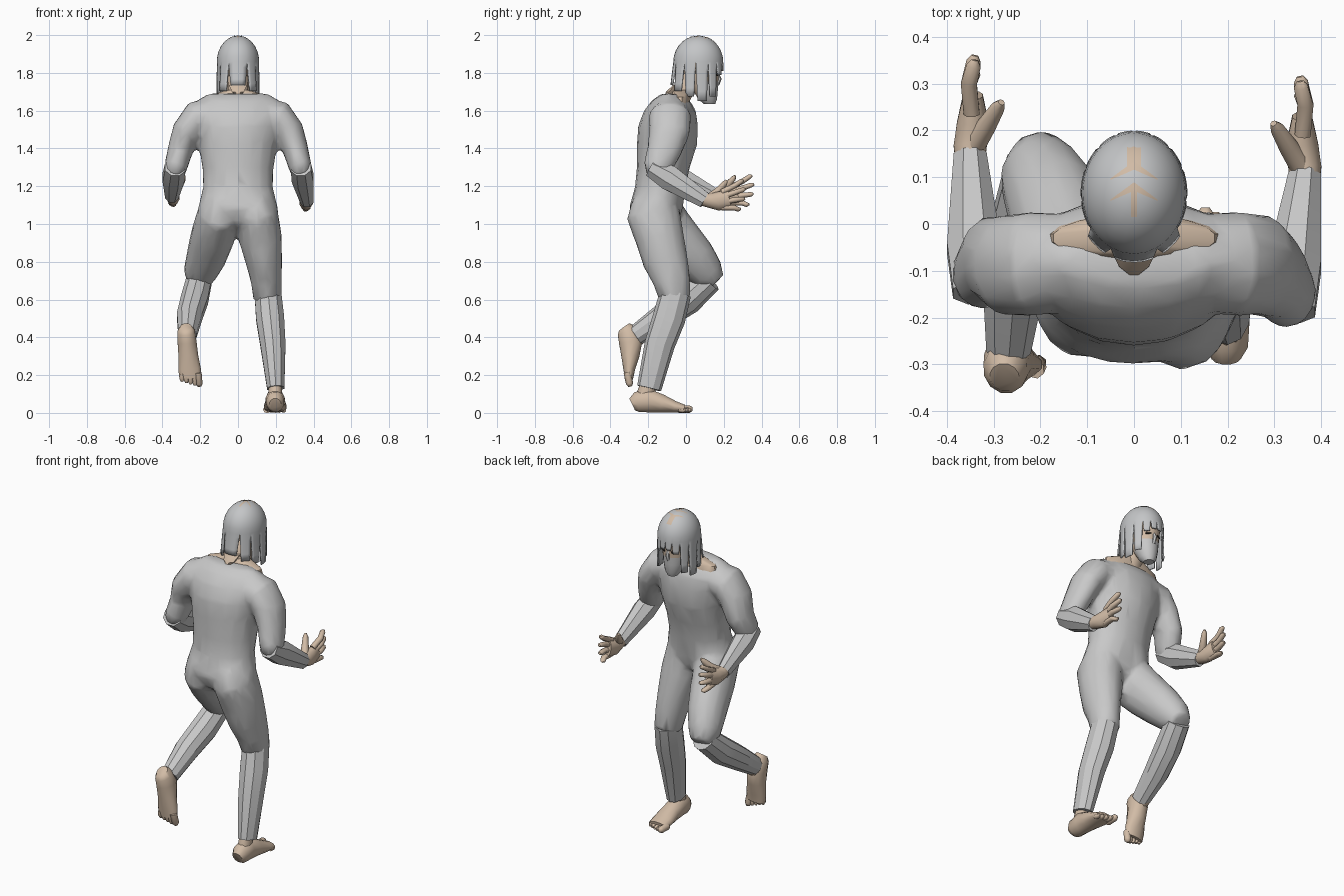
import bpy, bmesh, math
from mathutils import Vector, Matrix

cube = bpy.data.objects.get("Cube")
if cube:
    bpy.data.objects.remove(cube, do_unlink=True)


def material(name, rgb):
    m = bpy.data.materials.new(name)
    m.use_nodes = True
    m.diffuse_color = (*rgb, 1)
    bsdf = m.node_tree.nodes["Principled BSDF"]
    bsdf.inputs["Base Color"].default_value = (*rgb, 1)
    bsdf.inputs["Roughness"].default_value = 0.8
    return m


SUIT = material("suit grey", (0.58, 0.58, 0.58))
HAIR = material("hair grey", (0.55, 0.56, 0.57))
SKIN = material("skin", (0.64, 0.50, 0.38))
DARK = material("eye dark", (0.03, 0.025, 0.02))


def loft(bm, stations, n=10, ref=(1, 0, 0), level=False):
    """Closed tube through stations (x, y, z, half width along ref, half depth)."""
    ref = Vector(ref)
    pts = [Vector(s[:3]) for s in stations]
    rings = []
    for i, s in enumerate(stations):
        t = (pts[min(i + 1, len(pts) - 1)] - pts[max(i - 1, 0)]).normalized()
        if level:
            t = Vector((0, 0, 1))
        side = (ref - t * ref.dot(t)).normalized()
        up = t.cross(side)
        rings.append([bm.verts.new(pts[i] + side * s[3] * math.cos(a) + up * s[4] * math.sin(a))
                      for a in (2 * math.pi * (k + 0.5) / n for k in range(n))])
    for a, b in zip(rings, rings[1:]):
        for k in range(n):
            j = (k + 1) % n
            bm.faces.new((a[k], a[j], b[j], b[k]))
    bm.faces.new(rings[0][::-1])
    bm.faces.new(rings[-1])


def finish(name, bm, *mats, angle=40):
    bmesh.ops.recalc_face_normals(bm, faces=bm.faces[:])
    me = bpy.data.meshes.new(name)
    bm.to_mesh(me)
    bm.free()
    ob = bpy.data.objects.new(name, me)
    bpy.context.collection.objects.link(ob)
    for m in mats:
        me.materials.append(m)
    bpy.ops.object.select_all(action='DESELECT')
    ob.select_set(True)
    bpy.context.view_layer.objects.active = ob
    bpy.ops.object.shade_smooth_by_angle(angle=math.radians(angle))
    return ob


def part(name, stations, mat, angle=40, **kw):
    bm = bmesh.new()
    loft(bm, stations, **kw)
    return finish(name, bm, mat, angle=angle)


# Body suit: torso, thighs and upper arms fused into one low-poly skin
bm = bmesh.new()
torso = [(0.98, -.15, .10, .08), (1.01, -.155, .17, .115), (1.08, -.16, .215, .142),
         (1.20, -.135, .185, .134), (1.30, -.12, .19, .14), (1.42, -.10, .21, .16),
         (1.52, -.095, .23, .158), (1.60, -.085, .245, .137), (1.655, -.08, .215, .10),
         (1.69, -.085, .16, .045)]
loft(bm, [(0, y, z, w, d) for z, y, w, d in torso], n=18, level=True)
loft(bm, [(.085, -.20, 1.15, .07, .09), (.10, -.175, 1.06, .112, .143), (.118, -.14, .93, .116, .13),
          (.138, -.108, .80, .098, .12), (.15, -.075, .70, .083, .10), (.158, -.055, .60, .077, .083)], n=14)
loft(bm, [(-.085, -.20, 1.15, .07, .09), (-.10, -.165, 1.06, .112, .143), (-.132, -.065, .94, .118, .132),
          (-.17, .045, .82, .106, .116), (-.20, .11, .74, .09, .095), (-.205, .155, .69, .06, .06)], n=14)
ELBOW = {1: -.15, -1: -.11}
for s, ey in ELBOW.items():
    loft(bm, [(s * .12, -.08, 1.58, .10, .09), (s * .215, -.085, 1.565, .115, .092),
              (s * .27, -.088, 1.49, .11, .082), (s * .306, ey + .035, 1.39, .093, .069),
              (s * .33, ey, 1.30, .078, .062), (s * .337, ey - .005, 1.255, .055, .052)], n=12, ref=(0, 1, 0))
suit = finish("body_suit", bm, SUIT)
remesh = suit.modifiers.new("fuse", 'REMESH')
remesh.mode = 'VOXEL'
remesh.voxel_size = 0.014
remesh.use_smooth_shade = True
smooth = suit.modifiers.new("soften", 'SMOOTH')
smooth.iterations = 5
suit.modifiers.new("low_poly", 'DECIMATE').ratio = 0.08

# Lower legs and sleeves
part("left_shin", [(.158, -.055, .635, .074, .083), (.17, -.09, .50, .078, .087),
                   (.185, -.14, .36, .07, .08), (.2, -.195, .13, .048, .065)], SUIT, n=10, angle=25)
part("right_shin", [(-.205, .125, .705, .07, .07), (-.23, .01, .60, .075, .08),
                    (-.257, -.12, .51, .07, .07), (-.268, -.265, .41, .05, .055)], SUIT, n=10, angle=25)
WRIST = {1: (.365, .10, 1.125), -1: (-.35, .145, 1.15)}
for s, side in ((1, "left"), (-1, "right")):
    x, y, z = WRIST[s]
    ey = ELBOW[s]
    part(side + "_sleeve", [(s * .333, ey - .035, 1.30, .058, .054), (s * .342, ey + .06, 1.245, .062, .072),
                            (x, y, z, .038, .045)], SUIT, n=8, angle=25)

    # Hand: palm, four spread fingers and a thumb
    bm = bmesh.new()
    loft(bm, [(x, y - .04, z + .015, .03, .034), (x, y + .02, z, .037, .038),
              (x - s * .006, y + .07, z - .004, .036, .05), (x - s * .006, y + .13, z + .008, .022, .05)])
    for i in range(4):
        z0 = z + .044 - .027 * i
        reach = (.205, .215, .212, .19)[i]
        z1 = z + (.105, .06, .01, -.045)[i]
        fx = x - s * .004
        loft(bm, [(fx, y + .09, z0, .018, .016), (fx + s * .006, y + .155, (z0 + z1) / 2 + .002, .018, .0145),
                  (fx - s * .004, y + reach - .012, z1 - .003, .016, .0125),
                  (fx - s * .006, y + reach, z1, .008, .006)], n=7)
    loft(bm, [(x - s * .005, y + .02, z + .01, .026, .026), (x - s * .035, y + .065, z + .045, .021, .021),
              (x - s * .06, y + .105, z + .09, .015, .015), (x - s * .067, y + .115, z + .105, .007, .007)], n=8)
    finish(side + "_hand", bm, SKIN, angle=60)


# Bare feet: ankle at the local origin, sole 0.1 below it; lean tips the ankle towards the shin
def foot(name, matrix, big, lean):
    bm = bmesh.new()
    loft(bm, [(0, -.085, -.055, .032, .036), (0, -.06, -.043, .048, .056), (0, 0, -.035, .052, .064),
              (0, .07, -.05, .054, .05), (0, .14, -.068, .062, .032), (0, .19, -.078, .057, .022)], n=12)
    loft(bm, [(0, -.025, -.06, .038, .05), (0, -.015, -.005, .038, .048), (0, lean, .06, .036, .042)])
    for i in range(5):
        tx = big * (.044 - .022 * i)
        r = .02 if i == 0 else .014
        end = .235 - .009 * i
        loft(bm, [(tx, .16, -.082, r, r), (tx, end - .015, -.1 + r, r, r), (tx, end, -.1 + r, r * .5, r * .5)], n=7)
    bm.transform(matrix)
    finish(name, bm, SKIN, angle=60)


foot("left_foot", Matrix.Translation((.197, -.2, .1)), -1, .005)
foot("right_foot", Matrix.Translation((-.27, -.258, .38)) @ Matrix.Rotation(-.09, 4, 'Y')
     @ Matrix.Rotation(math.radians(-80), 4, 'X'), 1, -.05)

# Neck with bare collar and a small open notch at the nape
part("neck", [(0, -.05, 1.62, .07, .05), (0, -.015, 1.70, .056, .055), (0, .045, 1.79, .054, .056)], SKIN, n=12)
part("bare_collar", [(0, -.03, 1.62, .19, .05), (0, -.03, 1.672, .175, .05),
                     (0, -.02, 1.71, .06, .05)], SKIN, n=18, level=True)
part("nape_notch", [(0, -.08, 1.672, .008, .036), (0, -.08, 1.70, .035, .028),
                    (0, -.05, 1.735, .052, .02)], SKIN, n=8, level=True)

# Head, with the lower face covered by a mask
bm = bmesh.new()
head = [(1.635, .125, .028, .03), (1.66, .115, .048, .05), (1.71, .102, .063, .068),
        (1.755, .09, .072, .082), (1.80, .08, .08, .096), (1.86, .07, .09, .113),
        (1.92, .065, .083, .105), (1.965, .06, .05, .065)]
loft(bm, [(0, y, z, w, d) for z, y, w, d in head], n=16, level=True)
for f in bm.faces:
    c = f.calc_center_median()
    f.material_index = 1 if c.z < 1.755 and c.y > .07 else 0
finish("head_and_mask", bm, SKIN, SUIT)
part("nose", [(0, .165, 1.80, .008, .008), (0, .175, 1.768, .012, .014), (0, .165, 1.735, .012, .01)], SUIT, n=6)
for s, side in ((1, "left"), (-1, "right")):
    bm = bmesh.new()
    bmesh.ops.create_cube(bm, size=1, matrix=Matrix.Translation((s * .034, .163, 1.788))
                          @ Matrix.Rotation(-s * .45, 4, 'Z') @ Matrix.Diagonal((.03, .008, .011, 1)))
    finish(side + "_eye", bm, DARK)

# Hair: a smooth cap that splits into broad hanging locks below its widest line
HC, HR = Vector((0, .065, 1.86)), Vector((.108, .128, .133))


def grid(bm, rows):
    vs = [[bm.verts.new(p) for p in r] for r in rows]
    for a, b in zip(vs, vs[1:]):
        for k in range(len(a) - 1):
            bm.faces.new((a[k], a[k + 1], b[k + 1], b[k]))


def lock(bm, a0, a1, hem):
    mid, half = (a0 + a1) / 2, (a1 - a0) / 2
    flare = .12 if abs(mid) > 110 else .02
    rows = []
    for i in range(12):
        if i < 8:
            p = .05 + (math.pi / 2 - .05) * i / 7
            r, z, taper = math.sin(p), HC.z + HR.z * math.cos(p), 1.0
        else:
            f = (i - 7) / 4
            r, z, taper = 1 + flare * f, HC.z + (hem - HC.z) * f, 1 - .28 * f
        angs = [math.radians(mid + half * taper * k) for k in (-1, -.5, 0, .5, 1)]
        rows.append([(HR.x * r * math.sin(a), HC.y + HR.y * r * math.cos(a), z) for a in angs])
    grid(bm, rows)


bm = bmesh.new()
locks = [(0, 20, 1.81), (20, 42, 1.79), (42, 66, 1.675), (66, 96, 1.65), (96, 124, 1.675), (124, 154, 1.705)]
for a0, a1, hem in locks:
    lock(bm, a0, a1, hem)
    lock(bm, -a1, -a0, hem)
lock(bm, 154, 206, 1.735)
bmesh.ops.remove_doubles(bm, verts=bm.verts[:], dist=0.0005)
bmesh.ops.holes_fill(bm, edges=[e for e in bm.edges if e.is_boundary and e.verts[0].co.z > 1.98], sides=80)
hair = finish("hair_locks", bm, HAIR)
thick = hair.modifiers.new("thickness", 'SOLIDIFY')
thick.thickness = 0.008
thick.offset = 0


# Skin showing along the parting
def on_scalp(x, y):
    return (x, y, HC.z + .006 + HR.z * math.sqrt(max(0, 1 - (x / HR.x) ** 2 - ((y - HC.y) / HR.y) ** 2)))


bm = bmesh.new()
for y0, y1, w in ((.115, .187, .015), (.015, .085, .006)):
    grid(bm, [[on_scalp(x, y0 + (y1 - y0) * i / 8) for x in (-w, 0, w)] for i in range(9)])
for s in (1, -1):
    for y0 in (.08, .125):
        grid(bm, [[on_scalp(s * .06 * i / 6, y0 - .035 * i / 6 + d * (1 - i / 6)) for d in (-.009, 0, .009)]
                  for i in range(6)])
finish("parting", bm, SKIN)
